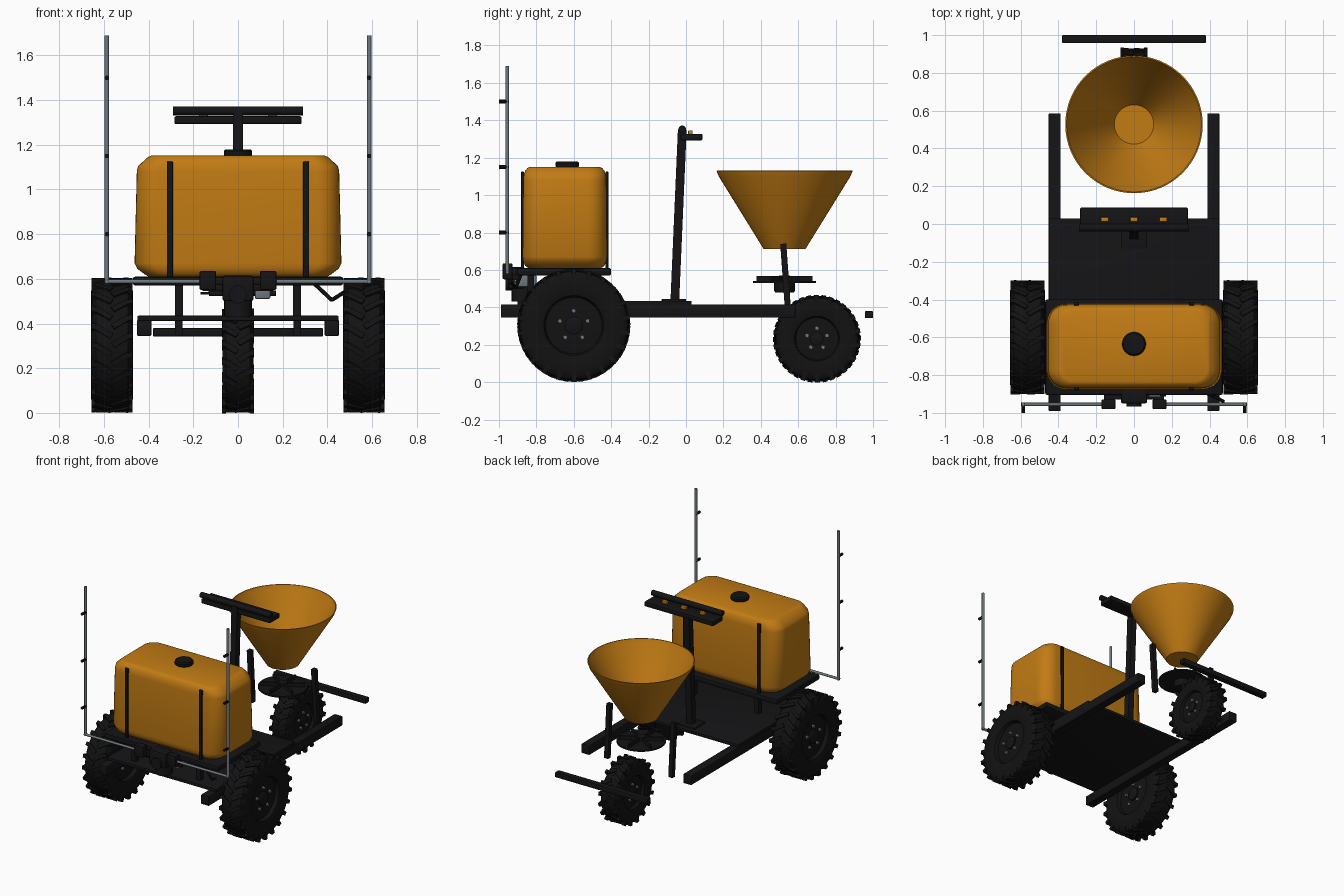
import bpy, bmesh, math
from mathutils import Vector, Matrix

if "Cube" in bpy.data.objects:
    bpy.data.objects.remove(bpy.data.objects["Cube"])

def mat(name, c):
    m = bpy.data.materials.new(name)
    m.diffuse_color = (*c, 1)
    m.use_nodes = True
    m.node_tree.nodes["Principled BSDF"].inputs["Base Color"].default_value = m.diffuse_color
    return m

ORANGE = mat("orange_plastic", (0.54, 0.20, 0.007))
BLACK = mat("black_metal", (0.007, 0.007, 0.008))
RUBBER = mat("tyre_rubber", (0.006, 0.006, 0.006))
STEEL = mat("grey_steel", (0.16, 0.19, 0.21))

def finish(name, bm, m, smooth=True):
    bmesh.ops.recalc_face_normals(bm, faces=bm.faces)
    me = bpy.data.meshes.new(name)
    bm.to_mesh(me)
    bm.free()
    ob = bpy.data.objects.new(name, me)
    bpy.context.collection.objects.link(ob)
    me.materials.append(m)
    if smooth:
        bpy.context.view_layer.objects.active = ob
        ob.select_set(True)
        bpy.ops.object.shade_smooth_by_angle(angle=math.radians(35))
        ob.select_set(False)
    return ob

def add_box(bm, mx, size):
    bmesh.ops.create_cube(bm, size=1, matrix=mx @ Matrix.Diagonal((*size, 1)))

def box(name, x, y, z, m, bevel=0.004):
    """Box from (min, max) ranges."""
    bm = bmesh.new()
    c = [(a + b) / 2 for a, b in (x, y, z)]
    add_box(bm, Matrix.Translation(c), [b - a for a, b in (x, y, z)])
    if bevel:
        bmesh.ops.bevel(bm, geom=bm.edges[:], offset=bevel, segments=2, affect='EDGES', profile=0.5)
    return finish(name, bm, m)

def loft(bm, rings):
    vs = [[bm.verts.new(p) for p in r] for r in rings]
    n = len(vs[0])
    for a, b in zip(vs, vs[1:]):
        for i in range(n):
            bm.faces.new((a[i], a[(i + 1) % n], b[(i + 1) % n], b[i]))
    bm.faces.new(vs[0])
    bm.faces.new(vs[-1])

def revolve(name, profile, m, mx, n=48):
    """Spin (radius, height) points about local z."""
    bm = bmesh.new()
    loft(bm, [[mx @ Vector((r * math.cos(2 * math.pi * i / n), r * math.sin(2 * math.pi * i / n), h))
               for i in range(n)] for r, h in profile])
    return finish(name, bm, m)

def rod(name, a, b, r, m, n=14):
    """Round rod between points; n=4 gives a square beam."""
    a, b = Vector(a), Vector(b)
    d = b - a
    mx = Matrix.Translation(a) @ d.to_track_quat('Z', 'Y').to_matrix().to_4x4() @ Matrix.Rotation(math.pi / 4, 4, 'Z')
    return revolve(name, [(r, 0), (r, d.length)], m, mx, n)

AXLE = Matrix.Rotation(math.pi / 2, 4, 'Y')

def wheel(name, x, y, R, w, rim, bolt_r, lugs):
    mx = Matrix.Translation((x, y, R)) @ AXLE
    # tyre with rounded shoulders, recessed rim disc
    t = R - 0.01
    half = [(rim * 0.45, w * 0.66), (rim * 0.94, w * 0.62), (rim, w * 0.9), (rim * 1.2, w), (t * 0.83, w),
            (t * 0.93, w * 0.93), (t * 0.985, w * 0.78), (t, w * 0.5)]
    revolve(name + "_tyre", [(r, -h) for r, h in half] + [(r, h) for r, h in reversed(half)], RUBBER, mx, 56)
    # chevron tread lugs
    bm = bmesh.new()
    for i in range(lugs):
        for s in (-1, 1):
            a = 2 * math.pi * (i + 0.25 * s) / lugs
            m = mx @ Matrix.Rotation(a, 4, 'Z') @ Matrix.Translation((t - 0.003, 0, s * w * 0.42)) \
                @ Matrix.Rotation(math.radians(32) * s, 4, 'X')
            add_box(bm, m, (0.022, 0.026, w * 0.92))
            m = mx @ Matrix.Rotation(a - 0.07, 4, 'Z') @ Matrix.Translation((t * 0.945, 0, s * w * 0.88))
            add_box(bm, m, (0.05, 0.026, 0.018))
    finish(name + "_tread", bm, RUBBER, False)
    # hub and five bolts on each side
    revolve(name + "_hub", [(rim * .25, -w * .85), (rim * .3, -w * .8), (rim * .3, w * .8), (rim * .25, w * .85)], BLACK, mx, 24)
    for s in (-1, 1):
        for k in range(5):
            a = math.pi / 2 + k * 2 * math.pi / 5
            p = Vector((x, y + bolt_r * math.cos(a), R + bolt_r * math.sin(a)))
            rod(name + "_bolt", p + Vector((s * w * .5, 0, 0)), p + Vector((s * w * .8, 0, 0)), 0.012, STEEL, 6)

for s, side in ((-1, "left"), (1, "right")):
    wheel("main_wheel_" + side, s * 0.564, -0.6, 0.303, 0.093, 0.16, 0.078, 22)
wheel("steering_wheel", 0, 0.70, 0.232, 0.07, 0.12, 0.056, 18)

# chassis
for s in (-1, 1):
    box("frame_rail", (s * .42 - .032, s * .42 + .032), (-0.99, 0.585), (.345, .415), BLACK)
    for y in (-0.83, -0.47):
        box("platform_post", (s * .265 - .018, s * .265 + .018), (y - .018, y + .018), (.42, .58), BLACK, 0)
    rod("hopper_strut", (s * .265, .52, .74), (s * .265, .548, .345), .023, BLACK, 4)
box("deck_plate", (-.45, .45), (-.9, .03), (.412, .435), BLACK)
box("bumper_bar", (-.38, .38), (.957, 1.0), (.342, .38), BLACK)
box("tank_platform", (-.47, .47), (-.905, -.40), (.57, .61), BLACK, .01)

# tank: rounded rectangles stacked in z
def rounded(hx, hy, z, r, k=8):
    pts = []
    for q, (sx, sy) in enumerate(((1, 1), (-1, 1), (-1, -1), (1, -1))):
        for i in range(k + 1):
            a = math.pi / 2 * (q + i / k)
            pts.append((sx * (hx - r) + r * math.cos(a), -.648 + sy * (hy - r) + r * math.sin(a), z))
    return pts

bm = bmesh.new()
loft(bm, [rounded(hx, hy, z, r) for z, hx, hy, r in (
    (.61, .40, .195, .08), (.622, .42, .212, .09), (.645, .45, .222, .1), (.67, .463, .226, .1),
    (1.08, .453, .222, .1), (1.105, .447, .22, .1), (1.13, .42, .212, .09), (1.145, .403, .2, .08), (1.151, .39, .188, .075))])
finish("tank", bm, ORANGE)
revolve("tank_cap", [(.055, 1.14), (.063, 1.155), (.063, 1.172), (.055, 1.18)], BLACK, Matrix.Translation((0, -.635, 0)), 28)
for s in (-1, 1):
    for y in (-.873, -.423):
        box("tank_strap", (s * .305 - .013, s * .305 + .013), (y - .008, y + .008), (.60, 1.125), BLACK, .003)

# steering column, handlebar and console
rod("steering_column", (0, -.06, .43), (0, -.02, 1.35), .033, BLACK, 4)
box("column_foot", (-.07, .07), (-.13, .0), (.43, .445), BLACK)
rod("handlebar", (-.29, -.02, 1.352), (.29, -.02, 1.352), .02, BLACK, 16)
box("console", (-.285, .285), (-.03, .088), (1.292, 1.328), BLACK, .008)
for x in (-.155, 0, .155):
    box("console_button", (x - .02, x + .02), (.012, .036), (1.325, 1.345), ORANGE, .002)

# spreader hopper, open at the top
H = Matrix.Translation((0, .527, 0))
revolve("hopper", [(.112, .712), (.352, 1.10), (.364, 1.13), (.357, 1.131), (.345, 1.10), (.104, .72)], ORANGE, H, 64)
# spinner disc with vanes and motor
revolve("spinner_disc", [(.168, .53), (.168, .541)], BLACK, H, 40)
revolve("spinner_motor", [(.05, .48), (.056, .49), (.056, .53), (.03, .545), (.03, .57)], BLACK, H, 24)
bm = bmesh.new()
for k in range(6):
    add_box(bm, H @ Matrix.Rotation(k * math.pi / 3 + math.pi / 6, 4, 'Z') @ Matrix.Translation((.085, 0, .553)), (.13, .012, .03))
finish("spinner_vanes", bm, BLACK, False)

# spray booms with nozzles
for s in (-1, 1):
    rod("boom_arm", (s * .1, -.955, .588), (s * .597, -.955, .588), .009, STEEL)
    rod("boom_pole", (s * .587, -.955, .58), (s * .587, -.955, 1.69), .010, STEEL)
    for z in (.8, 1.15, 1.5):
        rod("nozzle", (s * .587, -.95, z), (s * .587, -1.0, z), .010, BLACK, 10)
    box("boom_valve", (s * .135 - .037, s * .135 + .037), (-.98, -.928), (.55, .635), BLACK, .006)

# pump assembly
box("pump_body", (-.07, .07), (-.95, -.86), (.50, .615), BLACK, .012)
box("pump_bracket", (-.16, .16), (-.93, -.89), (.545, .575), BLACK)
rod("pump_motor", (0, -.87, .43), (0, -.87, .52), .062, BLACK, 24)
rod("pump_nose", (0, -.93, .53), (0, -.965, .53), .04, BLACK, 20)
box("pump_head", (.075, .145), (-.92, -.80), (.51, .575), STEEL, .008)
rod("pump_fitting", (-.13, -.9, .535), (.17, -.9, .535), .012, BLACK)

# supply hose
hose = [(.34, -.88, .58), (.42, -.91, .505), (.475, -.94, .54)]
for a, b in zip(hose, hose[1:]):
    rod("hose", a, b, .009, BLACK, 10)
